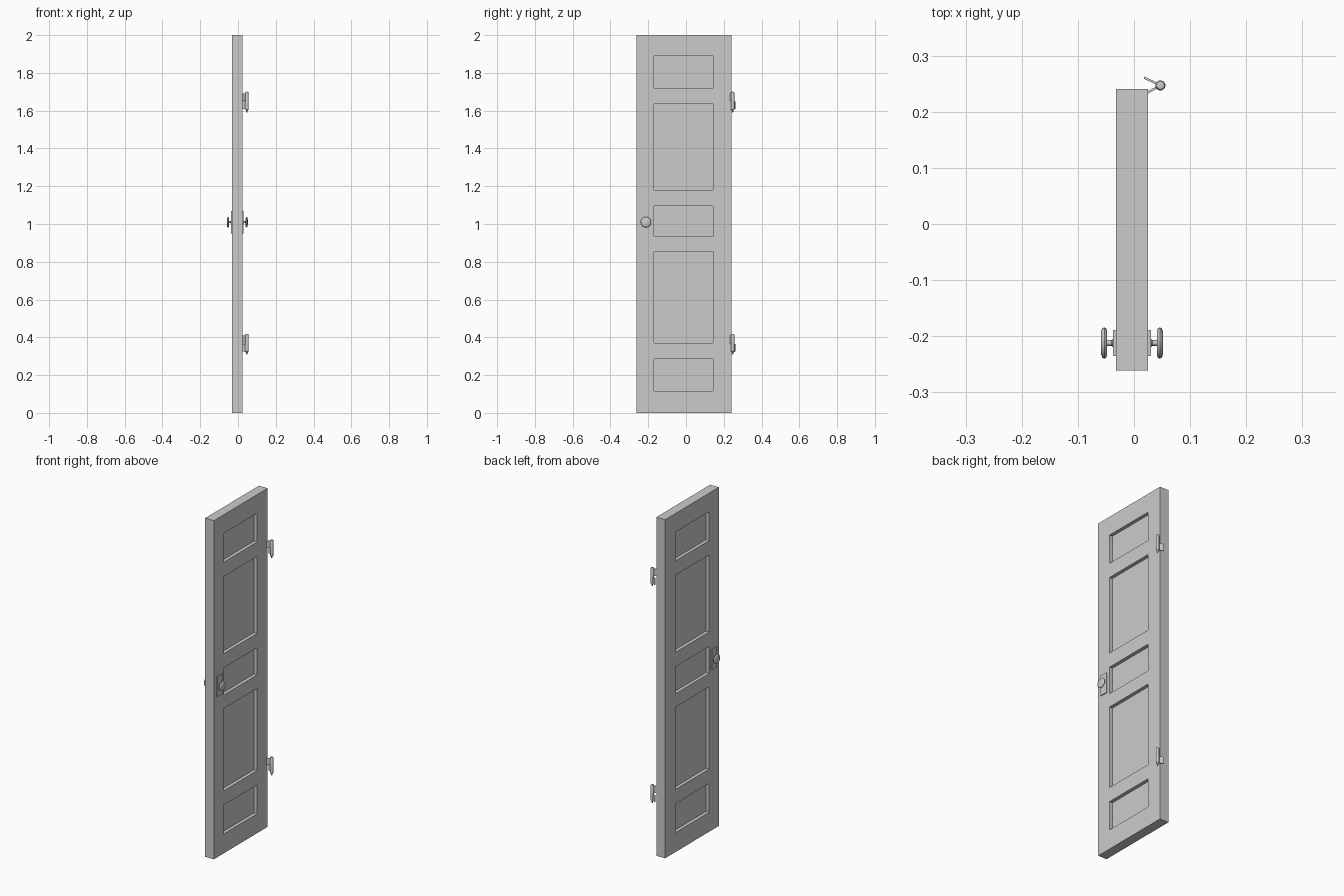
import bpy, bmesh, math
from mathutils import Vector, Matrix

if "Cube" in bpy.data.objects:
    bpy.data.objects.remove(bpy.data.objects["Cube"])

grey = bpy.data.materials.new("plain grey")
grey.use_nodes = True
COLOUR = (0.6, 0.6, 0.6, 1)
grey.diffuse_color = COLOUR
grey.node_tree.nodes["Principled BSDF"].inputs["Base Color"].default_value = COLOUR


def finish(name, bm, smooth=False):
    bmesh.ops.recalc_face_normals(bm, faces=bm.faces)
    mesh = bpy.data.meshes.new(name)
    bm.to_mesh(mesh)
    bm.free()
    mesh.materials.append(grey)
    ob = bpy.data.objects.new(name, mesh)
    bpy.context.scene.collection.objects.link(ob)
    if smooth:
        bpy.ops.object.select_all(action="DESELECT")
        ob.select_set(True)
        bpy.context.view_layer.objects.active = ob
        bpy.ops.object.shade_smooth_by_angle(angle=math.radians(40))
    return ob


def box_mesh(lo, hi):
    lo, hi = Vector(lo), Vector(hi)
    bm = bmesh.new()
    mat = Matrix.Translation((lo + hi) / 2) @ Matrix.Diagonal((*(hi - lo), 1))
    bmesh.ops.create_cube(bm, size=1, matrix=mat)
    return bm


def lathe(name, profile, origin, axis):
    """Turn (radius, distance along axis) points around an axis."""
    bm = bmesh.new()
    axis, origin = Vector(axis), Vector(origin)
    side = Vector((0, 1, 0))
    verts = [bm.verts.new(origin + side * r + axis * d) for r, d in profile]
    edges = [bm.edges.new(pair) for pair in zip(verts, verts[1:])]
    bmesh.ops.spin(bm, geom=verts + edges, cent=origin, axis=axis,
                   angle=math.tau, steps=24, use_merge=True)
    bmesh.ops.remove_doubles(bm, verts=bm.verts, dist=0.00005)
    return finish(name, bm, smooth=True)


# Door slab with five recessed panels on both faces
BACK, FACE = -0.032, 0.025
PANEL_Y = (-0.17, 0.143)
PANEL_Z = [(0.115, 0.285), (0.37, 0.855), (0.935, 1.095), (1.18, 1.635), (1.72, 1.89)]
DEPTH = 0.02

bm = box_mesh((BACK, -0.261, 0), (FACE, 0.241, 2))
cuts = [((0, y, 0), (0, 1, 0)) for y in PANEL_Y]
cuts += [((0, 0, z), (0, 0, 1)) for pair in PANEL_Z for z in pair]
for point, normal in cuts:
    bmesh.ops.bisect_plane(bm, geom=bm.verts[:] + bm.edges[:] + bm.faces[:],
                           plane_co=point, plane_no=normal)


def is_panel(face):
    c = face.calc_center_median()
    return (abs(face.normal.x) > 0.9 and PANEL_Y[0] < c.y < PANEL_Y[1]
            and any(a < c.z < b for a, b in PANEL_Z))


bm.normal_update()
panels = [f for f in bm.faces if is_panel(f)]
for face in bmesh.ops.extrude_discrete_faces(bm, faces=panels)["faces"]:
    face.normal_update()
    bmesh.ops.translate(bm, verts=face.verts, vec=face.normal * -DEPTH)
finish("door_slab", bm)

# Knobs with backing plates, one on each face
KNOB_Y, KNOB_Z = -0.212, 1.01
knob_profile = [(0, 0), (0.007, 0), (0.007, 0.006), (0.005, 0.008), (0.005, 0.016),
                (0.022, 0.016), (0.026, 0.0175), (0.028, 0.021), (0.026, 0.0245),
                (0.021, 0.0265), (0, 0.027)]
for label, x, s in (("left", FACE, 1), ("right", BACK, -1)):
    x0, x1 = sorted((x - s * 0.002, x + s * 0.005))
    plate = box_mesh((x0, KNOB_Y - 0.023, KNOB_Z - 0.06), (x1, KNOB_Y + 0.023, KNOB_Z + 0.06))
    finish(label + "_knob_plate", plate)
    lathe(label + "_knob", knob_profile, (x, KNOB_Y, KNOB_Z), (s, 0, 0))

# Hinges: pin barrel, upper leaf on the door, lower leaf swung outward
PIN = Vector((0.047, 0.247, 0))
pin_profile = [(0, -0.058), (0.003, -0.056), (0.005, -0.046), (0.009, -0.042),
               (0.009, 0.047), (0.007, 0.051), (0, 0.053)]


def leaf(name, end, z0, z1):
    run = Vector((*end, 0)) - PIN
    bm = box_mesh((0, -0.002, z0), (run.length, 0.002, z1))
    turn = Matrix.Rotation(math.atan2(run.y, run.x), 4, "Z")
    bmesh.ops.transform(bm, matrix=Matrix.Translation(PIN) @ turn, verts=bm.verts)
    finish(name, bm)


for label, z in (("upper", 1.648), ("lower", 0.366)):
    lathe(label + "_hinge_pin", pin_profile, PIN + Vector((0, 0, z)), (0, 0, 1))
    leaf(label + "_hinge_door_leaf", (0.024, 0.234), z + 0.002, z + 0.044)
    leaf(label + "_hinge_frame_leaf", (0.018, 0.261), z - 0.04, z)
